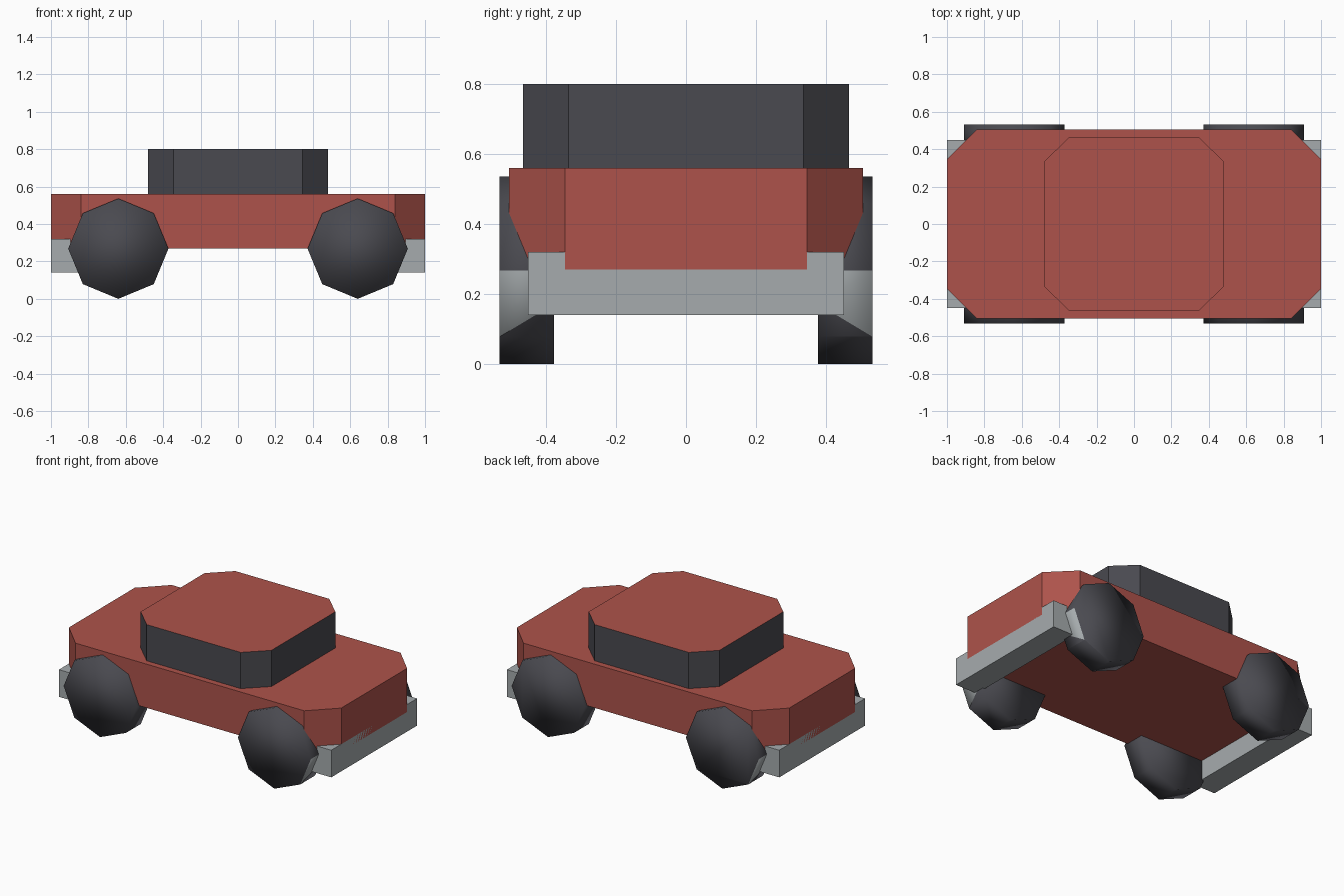
import bpy, bmesh, math
from mathutils import Vector, Matrix

if "Cube" in bpy.data.objects:
    bpy.data.objects.remove(bpy.data.objects["Cube"], do_unlink=True)


def material(name, rgb):
    mat = bpy.data.materials.new(name)
    mat.use_nodes = True
    mat.diffuse_color = (*rgb, 1)
    bsdf = next(n for n in mat.node_tree.nodes if n.type == 'BSDF_PRINCIPLED')
    bsdf.inputs["Base Color"].default_value = (*rgb, 1)
    bsdf.inputs["Roughness"].default_value = 0.8
    return mat


RED = material("brick red", (0.42, 0.086, 0.07))
DARK = material("charcoal", (0.068, 0.068, 0.08))
GREY = material("light grey", (0.38, 0.41, 0.42))


def finish(bm, name, mats):
    mesh = bpy.data.meshes.new(name)
    bm.normal_update()
    bm.to_mesh(mesh)
    bm.free()
    for mat in mats:
        mesh.materials.append(mat)
    obj = bpy.data.objects.new(name, mesh)
    bpy.context.collection.objects.link(obj)
    return obj


def clipped_block(name, half_x, half_y, cut_x, cut_y, z0, z1, mats):
    """Vertical prism over a rectangle with cut corners; top is slot 0."""
    bm = bmesh.new()
    quarter = [(half_x, cut_y), (cut_x, half_y)]
    outline = quarter + [(-x, y) for x, y in reversed(quarter)]
    outline += [(-x, -y) for x, y in outline]
    base = bm.faces.new([bm.verts.new((x, y, z0)) for x, y in outline])
    extruded = bmesh.ops.extrude_face_region(bm, geom=[base], use_keep_orig=True)
    top = [v for v in extruded["geom"] if isinstance(v, bmesh.types.BMVert)]
    bmesh.ops.translate(bm, verts=top, vec=(0, 0, z1 - z0))
    bmesh.ops.recalc_face_normals(bm, faces=bm.faces)
    for f in bm.faces:
        f.material_index = 0 if f.normal.z > 0.5 else len(mats) - 1
    return finish(bm, name, mats)


# Body and cabin with a red roof
clipped_block("body", 1, 0.505, 0.84, 0.345, 0.27, 0.56, [RED])
clipped_block("cabin", 0.48, 0.465, 0.345, 0.335, 0.56, 0.8, [RED, DARK])


# Bumpers at both ends
def bumper(name, side):
    bm = bmesh.new()
    bmesh.ops.create_cube(bm, size=1)
    bmesh.ops.scale(bm, verts=bm.verts, vec=(0.16, 0.9, 0.18))
    bmesh.ops.translate(bm, verts=bm.verts, vec=(side * 0.92, 0, 0.23))
    finish(bm, name, [GREY])


# Eight-sided wheels, with a grey patch on the lower outward tread face
def wheel(name, sx, sy):
    radius, width = 0.268, 0.156
    bm = bmesh.new()
    bmesh.ops.create_cone(bm, cap_ends=True, segments=8, radius1=radius,
                          radius2=radius, depth=width,
                          matrix=Matrix.Rotation(math.pi / 2, 4, 'X'))
    bm.normal_update()
    aim = Vector((sx * math.cos(math.pi / 8), 0, -math.sin(math.pi / 8)))
    tread = max(bm.faces, key=lambda f: f.normal.dot(aim))
    low_z = -radius * math.sin(math.pi / 4)
    cut = bmesh.ops.bisect_plane(
        bm, geom=[tread, *tread.edges, *tread.verts],
        plane_co=(0, sy * width / 2, low_z), plane_no=(0, sy * 0.6, 1))
    for f in bm.faces:
        f.smooth = True
        f.material_index = 0
    # The patch is the upper piece of the divided tread face
    bm.normal_update()
    pieces = [f for f in bm.faces if f.normal.dot(aim) > 0.99]
    max(pieces, key=lambda f: f.calc_center_median().z).material_index = 1
    bmesh.ops.translate(bm, verts=bm.verts, vec=(sx * 0.64, sy * 0.454, radius))
    finish(bm, name, [DARK, GREY])


for sx, side in ((1, "left"), (-1, "right")):
    bumper(f"{side}_bumper", sx)
    for sy, end in ((-1, "front"), (1, "back")):
        wheel(f"{end}_{side}_wheel", sx, sy)
